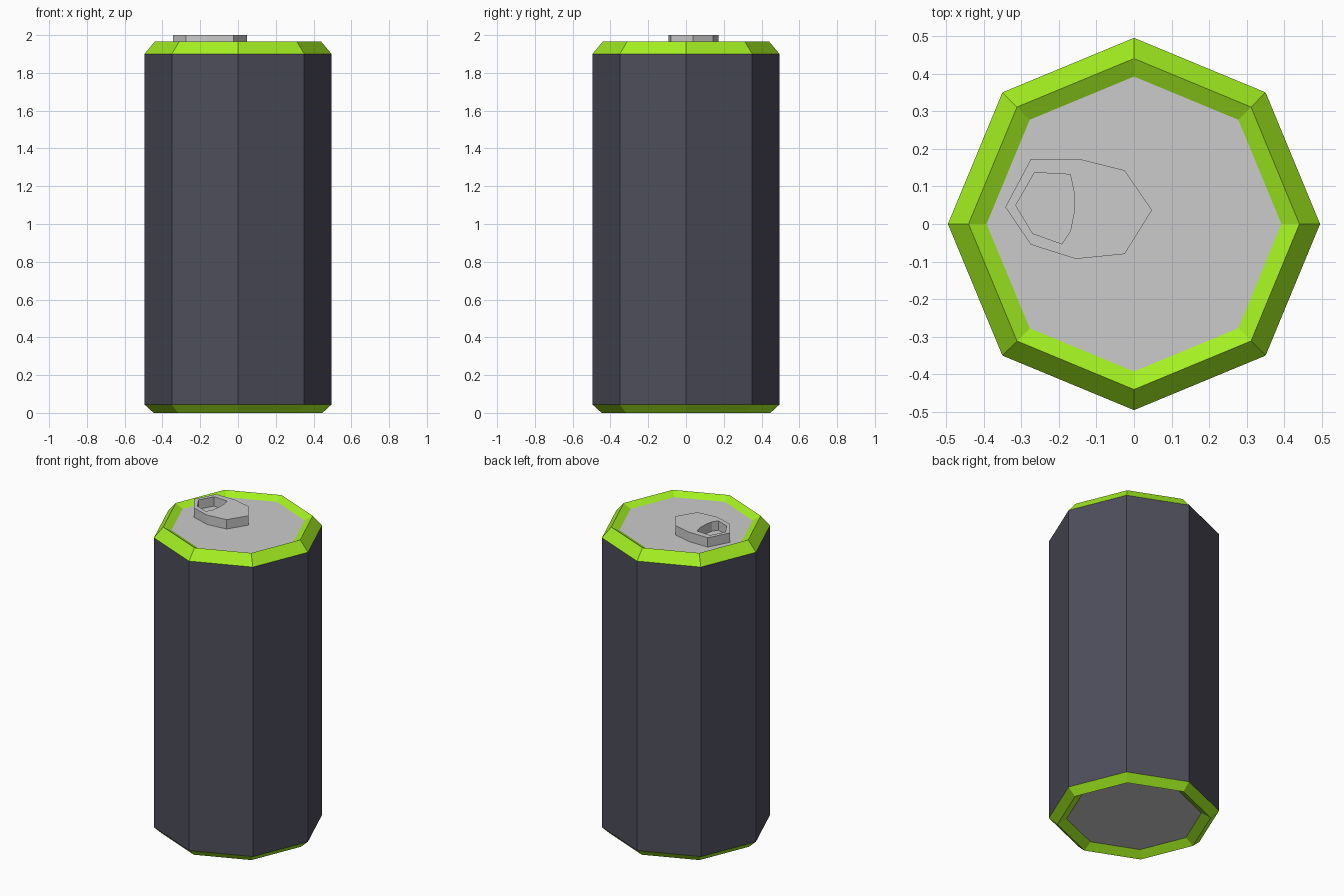
import bpy, bmesh
from math import cos, sin, tau

if "Cube" in bpy.data.objects:
    bpy.data.objects.remove(bpy.data.objects["Cube"])

SIDES = 8
R = 0.496          # can radius
LID_Z = 1.94       # recessed lid height
BASE_Z = 0.035     # recessed base height


def material(name, rgb):
    m = bpy.data.materials.new(name)
    m.diffuse_color = (*rgb, 1)
    m.use_nodes = True
    m.node_tree.nodes["Principled BSDF"].inputs["Base Color"].default_value = m.diffuse_color
    return m


def lathe(name, profile, mat=None, cap=False):
    """Spin (radius, z) points into an octagonal shell; cap fills a one-point profile."""
    bm = bmesh.new()
    rings = [[bm.verts.new((r * cos(tau * i / SIDES), r * sin(tau * i / SIDES), z))
              for i in range(SIDES)] for r, z in profile]
    for a, b in zip(rings, rings[1:]):
        for i in range(SIDES):
            j = (i + 1) % SIDES
            bm.faces.new((a[i], a[j], b[j], b[i]))
    if cap:
        bm.faces.new(rings[0])
    me = bpy.data.meshes.new(name)
    bm.to_mesh(me)
    bm.free()
    ob = bpy.data.objects.new(name, me)
    bpy.context.collection.objects.link(ob)
    if mat:
        me.materials.append(mat)
    return ob


dark = material("dark_paint", (0.075, 0.077, 0.105))
green = material("green_paint", (0.37, 0.87, 0.015))

# Can wall and the two bevelled rims, each with a sloped inner lip
lathe("can_wall", [(R, 0.045), (R, 1.90)], dark)
lathe("top_rim", [(R, 1.90), (0.441, 1.965), (0.393, LID_Z)], green)
lathe("bottom_rim", [(0.393, BASE_Z), (0.447, 0), (R, 0.045)], green)

# Recessed end plates
lathe("lid", [(0.393, LID_Z)], cap=True)
base = lathe("base", [(0.393, BASE_Z)], cap=True)
base.data.flip_normals()

# Pull tab: outline with a finger hole, extruded up from the lid
outline = [(-0.343, 0.045), (-0.275, 0.173), (-0.14, 0.172), (-0.025, 0.143),
           (0.048, 0.037), (-0.025, -0.08), (-0.155, -0.093), (-0.275, -0.055)]
hole = [(-0.315, 0.05), (-0.265, 0.137), (-0.17, 0.132), (-0.159, 0.08),
        (-0.16, 0.03), (-0.17, -0.02), (-0.192, -0.053), (-0.27, -0.025)]
curve = bpy.data.curves.new("pull_tab", "CURVE")
curve.dimensions = "2D"
curve.fill_mode = "BOTH"
curve.extrude = (2 - LID_Z) / 2
for pts in (outline, hole):
    s = curve.splines.new("POLY")
    s.points.add(len(pts) - 1)
    for p, (x, y) in zip(s.points, pts):
        p.co = (x, y, 0, 1)
    s.use_cyclic_u = True
tab = bpy.data.objects.new("pull_tab", curve)
tab.location.z = (2 + LID_Z) / 2
bpy.context.collection.objects.link(tab)
bpy.context.view_layer.objects.active = tab
tab.select_set(True)
bpy.ops.object.convert(target="MESH")
bpy.ops.object.shade_flat()
